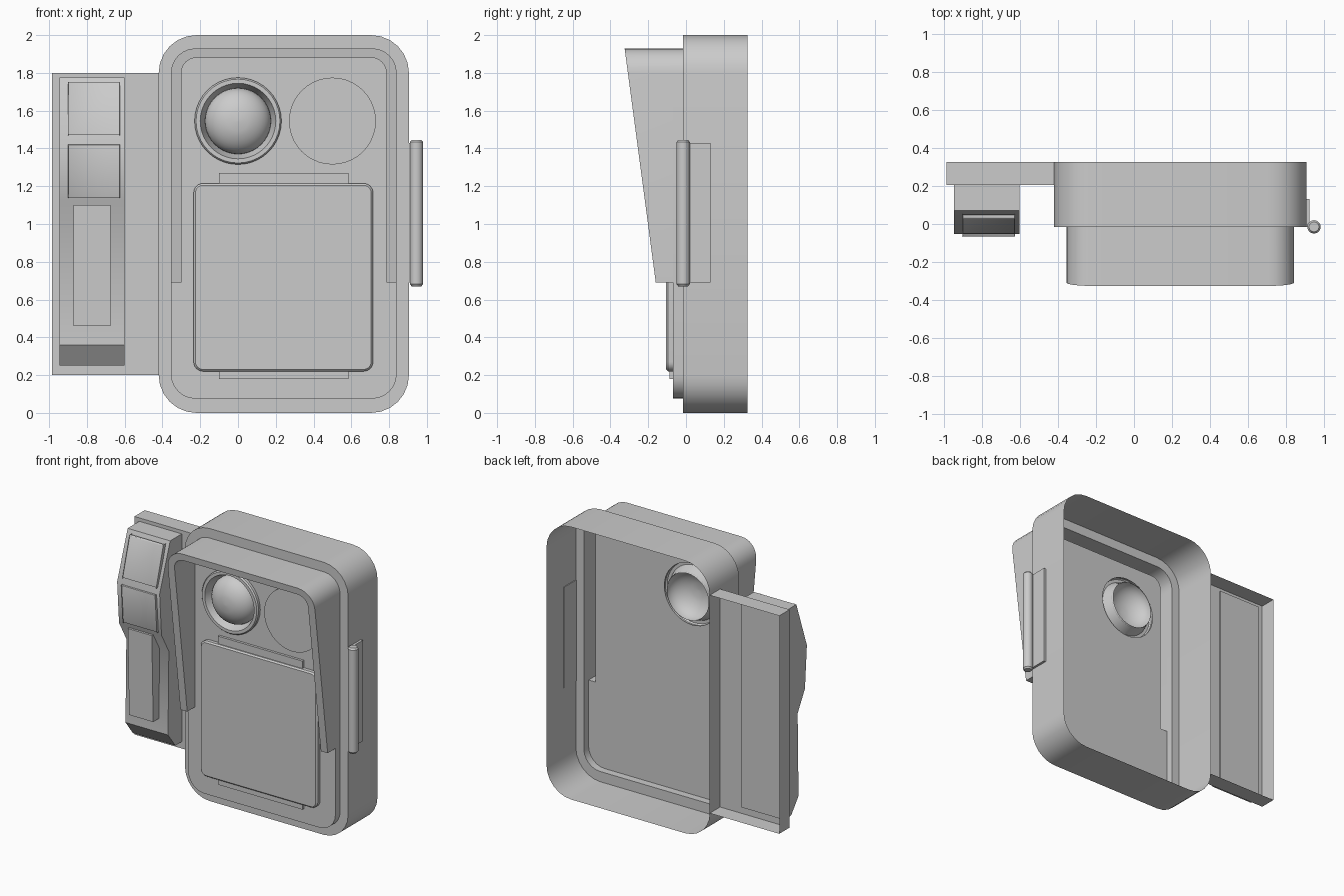
import bpy, bmesh, math
from mathutils import Vector

cube = bpy.data.objects.get("Cube")
if cube:
    bpy.data.objects.remove(cube)

grey = bpy.data.materials.new("plain grey")
grey.use_nodes = True
colour = (0.6, 0.6, 0.6, 1)
grey.diffuse_color = colour
grey.node_tree.nodes["Principled BSDF"].inputs["Base Color"].default_value = colour


def finish(name, bm, smooth=True):
    bmesh.ops.recalc_face_normals(bm, faces=bm.faces)
    mesh = bpy.data.meshes.new(name)
    bm.to_mesh(mesh)
    bm.free()
    mesh.materials.append(grey)
    obj = bpy.data.objects.new(name, mesh)
    bpy.context.collection.objects.link(obj)
    if smooth:
        bpy.ops.object.select_all(action='DESELECT')
        obj.select_set(True)
        bpy.context.view_layer.objects.active = obj
        bpy.ops.object.shade_smooth_by_angle(angle=math.radians(35))
    return obj


def arc(cx, cz, r, start, n=6):
    angles = [math.radians(start + 90 * i / n) for i in range(n + 1)]
    return [(cx + r * math.cos(a), cz + r * math.sin(a)) for a in angles]


def rounded(x0, x1, z0, z1, r):
    return (arc(x1 - r, z1 - r, r, 0) + arc(x0 + r, z1 - r, r, 90)
            + arc(x0 + r, z0 + r, r, 180) + arc(x1 - r, z0 + r, r, 270))


def arch(x0, x1, z0, z1, r):
    return [(x1, z0)] + arc(x1 - r, z1 - r, r, 0) + arc(x0 + r, z1 - r, r, 90) + [(x0, z0)]


def at(points, y):
    return [(x, y, z) for x, z in points]


def circle(r, cx, cz, n=40):
    return [(cx + r * math.cos(math.tau * i / n), cz + r * math.sin(math.tau * i / n))
            for i in range(n)]


def loft(name, loops, closed=True, cap_first=False, cap_last=False):
    bm = bmesh.new()
    rows = [[bm.verts.new(p) for p in loop] for loop in loops]
    count = len(rows[0])
    for a, b in zip(rows, rows[1:]):
        for i in range(count if closed else count - 1):
            j = (i + 1) % count
            bm.faces.new((a[i], a[j], b[j], b[i]))
    if not closed:
        for i in (0, -1):
            bm.faces.new([row[i] for row in rows])
    if cap_first:
        bm.faces.new(rows[0])
    if cap_last:
        bm.faces.new(rows[-1])
    return finish(name, bm)


def lathe(name, profile, cx, cz, **caps):
    return loft(name, [at(circle(r, cx, cz), y) for r, y in profile], **caps)


def box(name, x, y, z, bevel=0.0, open_back=False):
    bm = bmesh.new()
    bmesh.ops.create_cube(bm, size=1)
    for v in bm.verts:
        v.co = [lo + (c + 0.5) * (hi - lo) for c, (lo, hi) in zip(v.co, (x, y, z))]
    if open_back:
        back = [f for f in bm.faces if f.calc_center_median().y > y[1] - 0.001]
        bmesh.ops.delete(bm, geom=back, context='FACES')
    if bevel:
        bmesh.ops.bevel(bm, geom=bm.edges[:], offset=bevel, segments=2, affect='EDGES', profile=0.5)
    return finish(name, bm, bevel > 0)


def extrude_side(name, profile, x0, x1, bevel=0.0):
    """Extrude a (y, z) side profile across x."""
    bm = bmesh.new()
    ends = [[bm.verts.new((x, y, z)) for y, z in profile] for x in (x0, x1)]
    n = len(profile)
    bm.faces.new(ends[0])
    bm.faces.new(ends[1][::-1])
    for i in range(n):
        j = (i + 1) % n
        bm.faces.new((ends[0][i], ends[0][j], ends[1][j], ends[1][i]))
    if bevel:
        bm.normal_update()
        bmesh.ops.bevel(bm, geom=bm.edges[:], offset=bevel, segments=2, affect='EDGES', profile=0.5)
    return finish(name, bm)


# Hollow housing, open at the back, stepping up to the raised panel
BACK, RIM, PANEL = 0.325, -0.015, -0.07
HOOD_Z, WALL = 0.69, 0.055
X0, X1, Z0, Z1 = -0.355, 0.84, 0.075, 1.93
shell = rounded(-0.42, 0.905, 0, 2, 0.2)
step = rounded(X0, X1, Z0, Z1, 0.13)
loft("housing", [at(shell, BACK), at(shell, RIM), at(step, RIM), at(step, PANEL)])

# Panel face with a round opening for the lens
hood_out = arch(X0, X1, HOOD_Z, Z1, 0.13)
hood_in = arch(X0 + WALL, X1 - WALL, HOOD_Z, Z1 - WALL + 0.005, 0.08)
outline = [hood_out[0]] + hood_in + [hood_out[-1]] + step[len(step) // 2:]
LENS = (0.0, 1.545)
bm = bmesh.new()
edges = []
for loop in (outline, circle(0.225, *LENS)):
    verts = [bm.verts.new(p) for p in at(loop, PANEL)]
    edges += [bm.edges.new((a, b)) for a, b in zip(verts, verts[1:] + verts[:1])]
bmesh.ops.triangle_fill(bm, edges=edges, use_beauty=True, normal=Vector((0, -1, 0)))
finish("front_panel", bm, False)


# Sloping rain hood around the upper panel
def slanted(points):
    return [(x, -0.16 - (z - HOOD_Z) * 0.133, z) for x, z in points]


loft("hood", [at(hood_out, PANEL), slanted(hood_out), slanted(hood_in), at(hood_in, PANEL)],
     closed=False)

# Lens with its bezel, and the plain disc beside it
lathe("lens_bezel", [(0.23, PANEL), (0.23, -0.09), (0.222, -0.1), (0.2, -0.1), (0.17, -0.02)], *LENS)
dome = [(0.175 * math.cos(a), -0.03 - 0.12 * math.sin(a))
        for a in (math.radians(9 * i) for i in range(10))]
lathe("lens_dome", dome[:-1] + [(0.004, dome[-1][1])], *LENS, cap_last=True)
lathe("round_disc", [(0.23, PANEL), (0.23, -0.082)], 0.5, 1.545, cap_last=True)

# Door with its backing tab
door = rounded(-0.235, 0.715, 0.22, 1.215, 0.05)
door_in = rounded(-0.225, 0.705, 0.23, 1.205, 0.04)
loft("door", [at(door, PANEL), at(door, -0.096), at(door_in, -0.106)], cap_last=True)
box("door_tab", (-0.1, 0.585), (-0.088, PANEL), (0.18, 1.27))

# Hinge on the side
box("hinge_leaf", (0.9, 0.922), (-0.015, 0.13), (0.69, 1.43))
pin = [(0.026, 0.67), (0.035, 0.682), (0.035, 1.433), (0.026, 1.445)]
loft("hinge_pin", [[(x, y, z) for x, y in circle(r, 0.945, -0.015, 20)] for r, z in pin],
     cap_first=True, cap_last=True)

# Side bracket, hollow at the back
box("side_bracket", (-0.985, -0.42), (0.205, BACK), (0.2, 1.8), open_back=True)

# Handset
extrude_side("handset", [(0.215, 0.25), (0.13, 0.25), (0.045, 0.36), (0.055, 0.97), (-0.03, 1.12),
                         (-0.052, 1.43), (0.07, 1.775), (0.215, 1.775)], -0.945, -0.6)
extrude_side("upper_key", [(0.03, 1.75), (0.05, 1.75), (-0.03, 1.47), (-0.052, 1.47)], -0.9, -0.625, 0.004)
extrude_side("lower_key", [(-0.065, 1.42), (-0.03, 1.42), (-0.01, 1.14), (-0.045, 1.14)], -0.9, -0.625, 0.004)
extrude_side("handset_grip", [(0.1, 0.46), (-0.02, 0.46), (-0.035, 1.1), (0.1, 1.1)], -0.87, -0.675)
